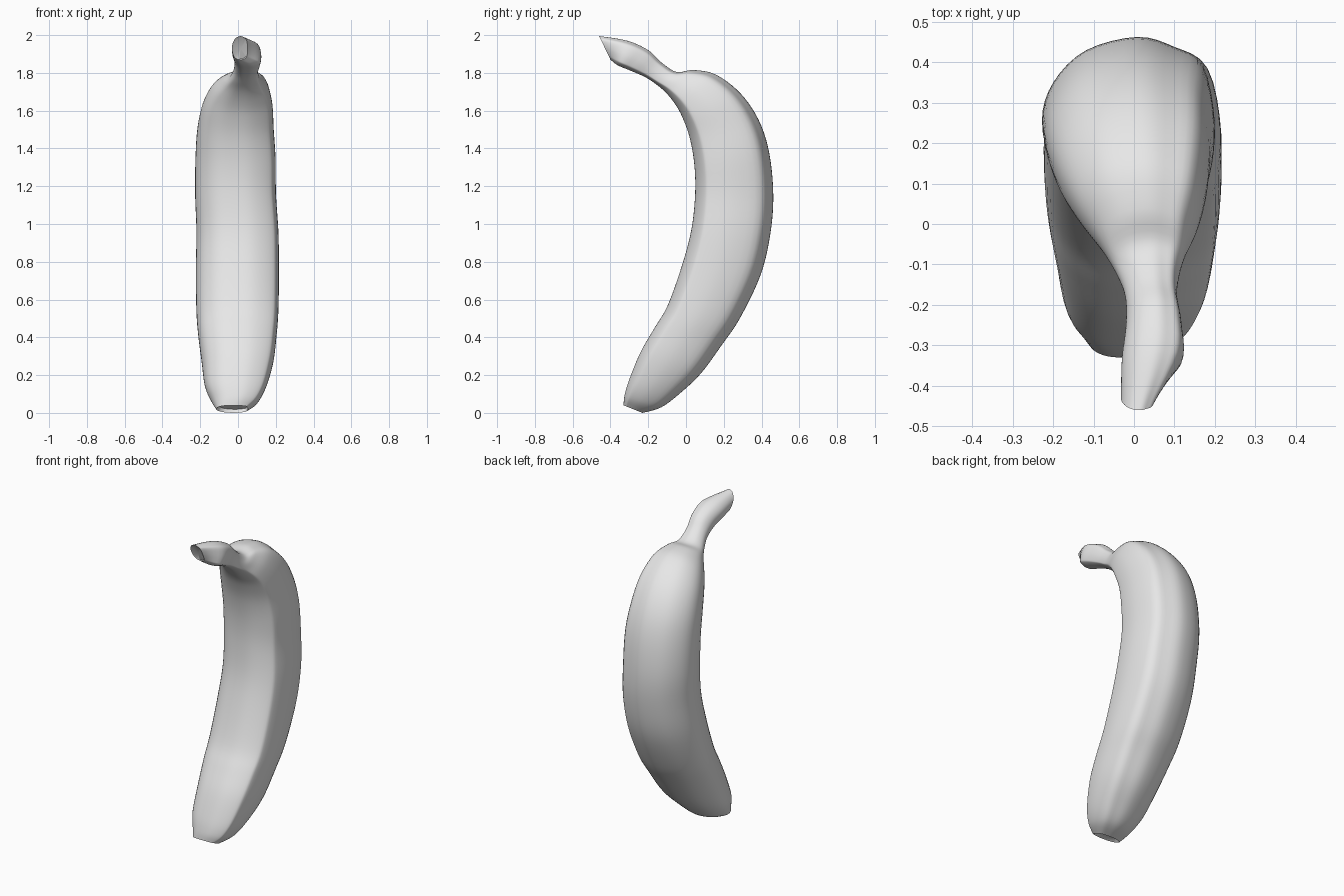
import bpy
import bmesh
from mathutils import Vector

cube = bpy.data.objects.get("Cube")
if cube:
    bpy.data.objects.remove(cube, do_unlink=True)

# Stations from blossom end to stem tip:
# inner edge y, z, outer edge y, z, sideways centre, half width
STATIONS = [
    (-.33, .04, -.23, 0, -.03, .085),
    (-.325, .09, -.13, .03, -.015, .125),
    (-.3, .175, -.03, .105, -.01, .165),
    (-.24, .32, .08, .21, 0, .192),
    (-.165, .45, .19, .36, 0, .21),
    (-.095, .57, .285, .5, 0, .22),
    (-.02, .78, .395, .73, 0, .223),
    (.03, .97, .447, .95, 0, .22),
    (.05, 1.16, .462, 1.16, -.01, .217),
    (.045, 1.32, .44, 1.38, -.01, .215),
    (.02, 1.46, .385, 1.55, -.01, .205),
    (-.02, 1.57, .29, 1.69, 0, .188),
    (-.06, 1.64, .16, 1.79, .013, .155),
    (-.11, 1.7, .04, 1.815, .025, .11),
    (-.165, 1.745, -.05, 1.805, .035, .08),
    (-.22, 1.78, -.13, 1.855, .043, .065),
    (-.3, 1.815, -.2, 1.92, .05, .07),
    (-.36, 1.84, -.31, 1.97, .045, .075),
    (-.4, 1.87, -.46, 1.995, .01, .042),
]

# Five-ridged cross-section: sideways position, inner (0) to outer (1)
SECTION = [
    (0, 0), (-.5, .05), (-.87, .22), (-1, .5), (-.87, .73), (-.5, .92),
    (.08, 1), (.5, .94), (.84, .83), (.97, .5), (.92, .2), (.8, .1), (.4, .01),
]


def spline(points, steps, closed):
    """Smooth curve through points of any dimension."""
    count = len(points)
    pts = [Vector(p) for p in points]

    def at(i):
        return pts[i % count] if closed else pts[max(0, min(count - 1, i))]

    result = []
    for i in range(count if closed else count - 1):
        a, b, c, d = (at(i + k) for k in (-1, 0, 1, 2))
        for s in range(steps):
            t = s / steps
            result.append(b + (c - a) * (t / 2)
                          + (a * 2 - b * 5 + c * 4 - d) * (t * t / 2)
                          + (b * 3 - a - c * 3 + d) * (t ** 3 / 2))
    if not closed:
        result.append(pts[-1])
    return result


def sunken_cap(bm, ring, width, depth):
    """Close an open end with a rim and a shallow hollow."""
    cap = bm.faces.new(ring)
    bm.normal_update()
    inward = sum((e.other_vert(v).co - v.co for v in ring for e in v.link_edges
                  if e.other_vert(v) not in ring), Vector()).normalized()
    bmesh.ops.inset_individual(bm, faces=[cap], thickness=width)
    for vert in cap.verts:
        vert.co += inward * depth
    bmesh.ops.poke(bm, faces=[cap])


# Peel: loft the section along the stations
bm = bmesh.new()
section = spline(SECTION, 4, True)
rings = []
for inner_y, inner_z, outer_y, outer_z, centre, half in spline(STATIONS, 5, False):
    inner = Vector((centre, inner_y, inner_z))
    across = Vector((0, outer_y - inner_y, outer_z - inner_z))
    rings.append([bm.verts.new(inner + across * t + Vector((half * u, 0, 0)))
                  for u, t in section])

for low, high in zip(rings, rings[1:]):
    for i in range(len(section)):
        j = (i + 1) % len(section)
        bm.faces.new((low[i], low[j], high[j], high[i]))

# Blossom end hollow and cut stem end
sunken_cap(bm, rings[0], .012, .025)
sunken_cap(bm, rings[-1], .008, .006)
bmesh.ops.recalc_face_normals(bm, faces=bm.faces)

mesh = bpy.data.meshes.new("banana_peel")
bm.to_mesh(mesh)
bm.free()
banana = bpy.data.objects.new("banana_peel", mesh)
bpy.context.collection.objects.link(banana)

# Single grey colour
grey = bpy.data.materials.new("plain_grey")
grey.use_nodes = True
colour = (.8, .8, .8, 1)
grey.diffuse_color = colour
grey.node_tree.nodes["Principled BSDF"].inputs["Base Color"].default_value = colour
mesh.materials.append(grey)

# Smooth skin with crisp end rims
for obj in bpy.context.selected_objects:
    obj.select_set(False)
banana.select_set(True)
bpy.context.view_layer.objects.active = banana
bpy.ops.object.shade_smooth_by_angle(angle=.7)
